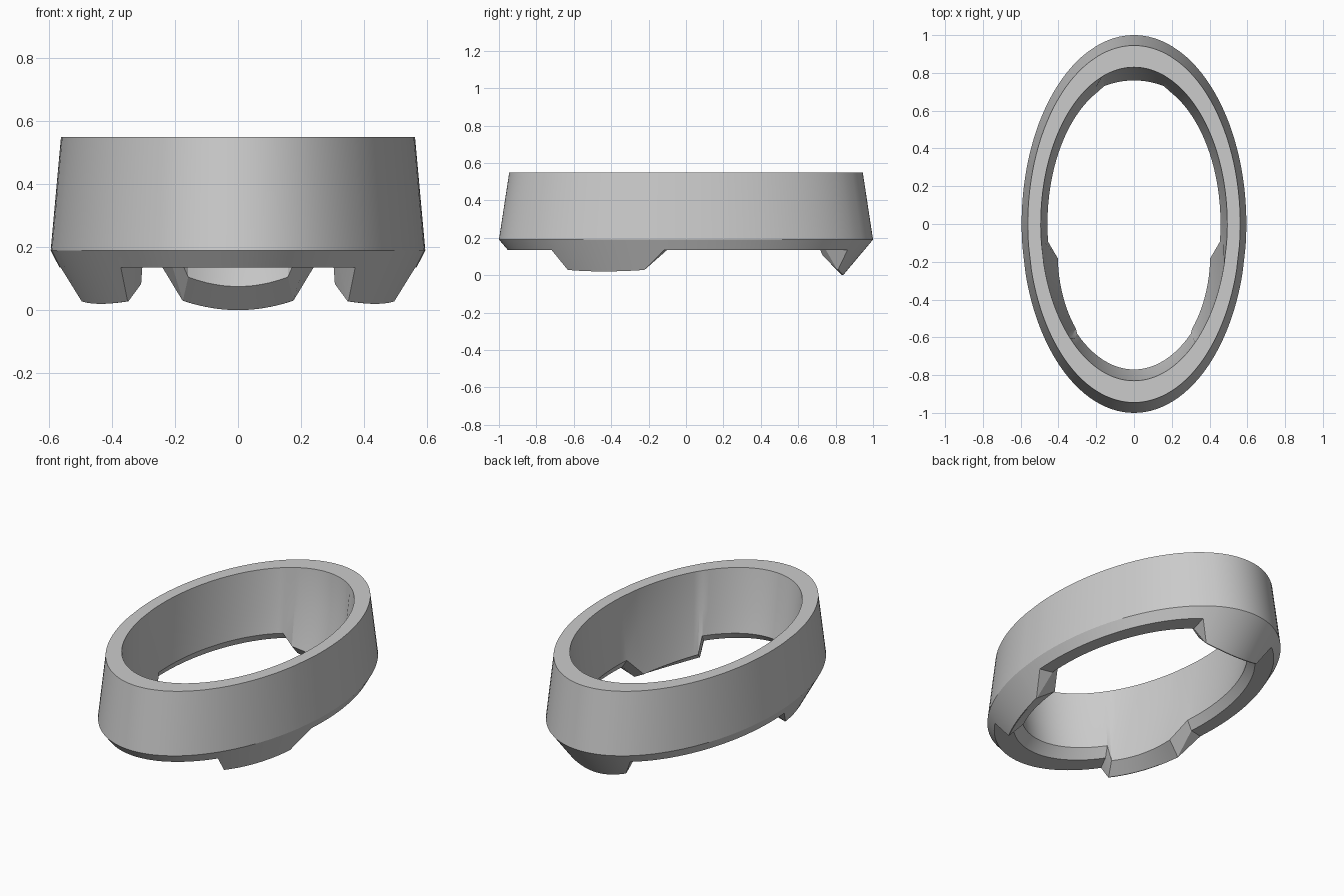
import bpy, bmesh, math

if "Cube" in bpy.data.objects:
    bpy.data.objects.remove(bpy.data.objects["Cube"])

SX = 0.595  # ellipse width relative to its length


def plain(angle):
    # ring section between the feet: (radius, z) loop
    loop = [(1, .19), (.945, .55), (.83, .55), (.80, .33),
            (.77, .185), (.825, .135), (.953, .135)]
    return angle, loop


def foot(angle, t, z_mid, rise, inner, lip):
    # ring section through a foot, t runs -1..1 across it
    z = z_mid + rise * t * t
    r = 1 - (.19 - z) * .84
    loop = [(1, .19), (.945, .55), (.83, .55), (.818, .33),
            (inner, z + lip), (r - .006, z), (r, z)]
    return angle, loop


def steps(a, b, n):
    return [a + (b - a) * i / n for i in range(n + 1)]


# right half, from the front centre round to the back centre
half = [plain(a) for a in steps(-90, -49, 14)]
for a in steps(-47, -15, 12):
    t = (a + 31) / 16
    inner = .738 - .028 * t - .008 * t * t
    half.append(foot(a, t, .02, .008, inner, .055))
half += [plain(a) for a in steps(-7, 65, 24)]
for a in steps(70, 90, 8):
    t = (90 - a) / 20
    half.append(foot(a, t, 0, .03, .76 + .017 * t * t, .075))

# mirror to the left half
columns = half + [(180 - a, loop) for a, loop in reversed(half[1:-1])]

# skin the sections into a closed ring
bm = bmesh.new()
rings = []
for a, loop in columns:
    c, s = math.cos(math.radians(a)), math.sin(math.radians(a))
    rings.append([bm.verts.new((SX * r * c, r * s, z)) for r, z in loop])
for i, cur in enumerate(rings):
    nxt = rings[(i + 1) % len(rings)]
    for j in range(len(cur)):
        k = (j + 1) % len(cur)
        bm.faces.new((cur[j], nxt[j], nxt[k], cur[k]))
bmesh.ops.recalc_face_normals(bm, faces=bm.faces)

mesh = bpy.data.meshes.new("oval_ring")
bm.to_mesh(mesh)
bm.free()
ring = bpy.data.objects.new("oval_ring", mesh)
bpy.context.collection.objects.link(ring)
bpy.context.view_layer.objects.active = ring
ring.select_set(True)
bpy.ops.object.shade_smooth_by_angle(angle=math.radians(25))
